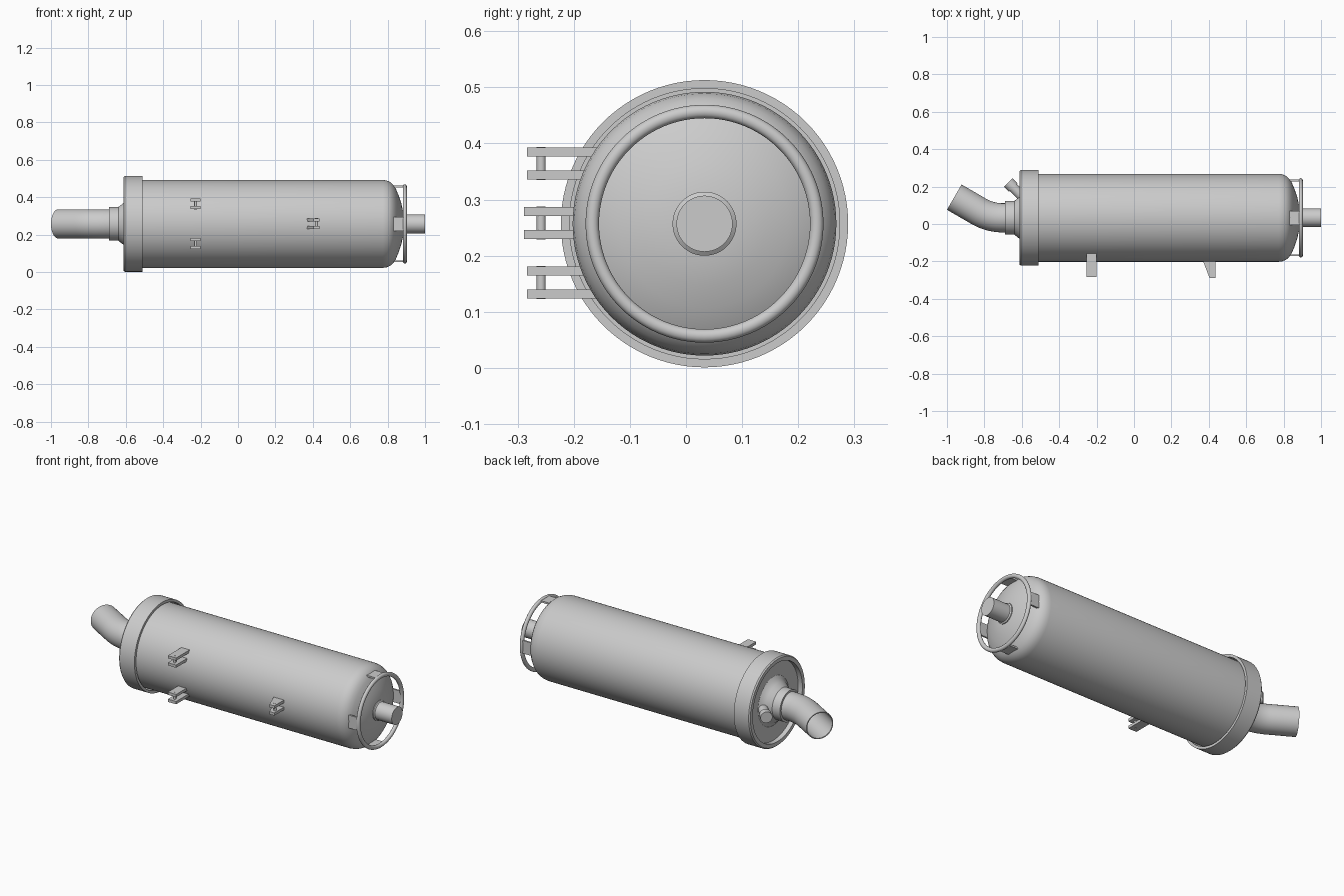
import bpy, bmesh, math
from mathutils import Vector

cube = bpy.data.objects.get("Cube")
if cube:
    bpy.data.objects.remove(cube)

CY, CZ = 0.033, 0.257          # main axis of the tank
X = Vector((1, 0, 0))

metal = bpy.data.materials.new("plain_grey_metal")
metal.use_nodes = True
GREY = (0.6, 0.6, 0.6, 1)
metal.diffuse_color = GREY
metal.node_tree.nodes["Principled BSDF"].inputs["Base Color"].default_value = GREY


def finish(name, bm, smooth=True):
    bmesh.ops.recalc_face_normals(bm, faces=bm.faces)
    mesh = bpy.data.meshes.new(name)
    bm.to_mesh(mesh)
    bm.free()
    mesh.materials.append(metal)
    ob = bpy.data.objects.new(name, mesh)
    bpy.context.collection.objects.link(ob)
    if smooth:
        bpy.ops.object.select_all(action='DESELECT')
        ob.select_set(True)
        bpy.context.view_layer.objects.active = ob
        bpy.ops.object.shade_smooth_by_angle(angle=math.radians(35))
    return ob


def loft(name, stations, sides=64, closed=False):
    """Skin circles given as (centre, direction, radius)."""
    bm = bmesh.new()
    rings = []
    for centre, direction, radius in stations:
        d = Vector(direction).normalized()
        u = Vector((0, 0, 1)) if abs(d.z) < 0.9 else X
        v = d.cross(u)
        angles = [2 * math.pi * i / sides for i in range(sides)]
        rings.append([bm.verts.new(Vector(centre) + radius * (u * math.cos(a) + v * math.sin(a)))
                      for a in angles])
    pairs = list(zip(rings, rings[1:]))
    if closed:
        pairs.append((rings[-1], rings[0]))
    else:
        bm.faces.new(rings[0])
        bm.faces.new(rings[-1])
    for a, b in pairs:
        for i in range(sides):
            j = (i + 1) % sides
            bm.faces.new((a[i], a[j], b[j], b[i]))
    return finish(name, bm)


def lathe(name, profile, sides=64, closed=False):
    """Turn (x, radius) points about the tank axis."""
    return loft(name, [((x, CY, CZ), X, r) for x, r in profile], sides, closed)


def prism(name, outline, z0, z1):
    """Extrude an (x, y) outline between two heights."""
    bm = bmesh.new()
    face = bm.faces.new([bm.verts.new((x, y, z0)) for x, y in outline])
    new = bmesh.ops.extrude_face_region(bm, geom=[face])["geom"]
    for v in new:
        if isinstance(v, bmesh.types.BMVert):
            v.co.z = z1
    return finish(name, bm, smooth=False)


# Tank shell with domed end
lathe("tank_body", [(-0.585, 0.235), (0.775, 0.235), (0.795, 0.232), (0.815, 0.223),
                    (0.83, 0.209), (0.843, 0.19), (0.86, 0.15), (0.873, 0.11),
                    (0.882, 0.07), (0.885, 0.03)], 96)

# Collar around the other end
lathe("end_collar", [(-0.51, 0.241), (-0.51, 0.256), (-0.605, 0.256), (-0.612, 0.25),
                     (-0.612, 0.228), (-0.58, 0.228), (-0.58, 0.241)], 96, closed=True)

# Flared neck and flange at the collar end
lathe("inlet_neck", [(-0.58, 0.15), (-0.595, 0.125), (-0.612, 0.112), (-0.64, 0.09),
                     (-0.69, 0.09), (-0.69, 0.07)])

# Bent open pipe: straight run, curved elbow, straight run, then back inside
p0, p1, p2 = Vector((-0.7, CY, CZ)), Vector((-0.775, CY, CZ)), Vector((-0.84, 0.0735, CZ))
tip = Vector((-0.961, 0.1435, CZ))
path = [(Vector((-0.66, CY, CZ)), -X)]
for i in range(11):
    t = i / 10
    path.append((p0.lerp(p1, t).lerp(p1.lerp(p2, t), t), (p1 - p0).lerp(p2 - p1, t)))
path.append((tip, tip - p2))
pipe = [(c, d, 0.078) for c, d in path] + [(c, d, 0.073) for c, d in reversed(path)]
loft("bent_pipe", pipe, 48)

# Small angled port beside the neck
base, out = Vector((-0.575, 0.124, CZ)), Vector((-1, 1, 0)).normalized()
loft("side_port", [(base + out * s, out, r) for s, r in
                   ((0, 0.027), (0.1, 0.027), (0.1, 0.032), (0.138, 0.032))], 32)

# Outlet stub and its weld ring at the domed end
lathe("outlet_stub", [(0.87, 0.05), (1.0, 0.05)], 48)
lathe("outlet_weld", [(0.87, 0.057), (0.888, 0.057), (0.893, 0.05)], 48)

# Guard ring with four supports
steps = [2 * math.pi * i / 12 for i in range(12)]
lathe("guard_ring", [(0.892 + 0.011 * math.cos(a), 0.2 + 0.012 * math.sin(a)) for a in steps],
      96, closed=True)
for k in range(4):
    a = k * math.pi / 2
    radial = Vector((0, math.cos(a), math.sin(a)))
    side = X.cross(radial)
    bm = bmesh.new()
    bmesh.ops.create_cube(bm, size=1)
    for v in bm.verts:
        p = v.co.copy()
        v.co = Vector((0.857 + 0.062 * p.x, CY, CZ)) + radial * (0.2 + 0.01 * p.y) + side * 0.075 * p.z
    finish("ring_support_%d" % (k + 1), bm, smooth=False)

# Mounting lugs: two plates joined by a pin
square = [(-0.253, -0.15), (-0.253, -0.283), (-0.2, -0.283), (-0.2, -0.15)]
tapered = [(0.366, -0.19), (0.404, -0.289), (0.436, -0.289), (0.436, -0.19)]
for name, outline, mid, pin_x in (("upper_lug", square, 0.364, -0.226),
                                  ("lower_lug", square, 0.152, -0.226),
                                  ("far_lug", tapered, 0.258, 0.42)):
    for part, sign in (("top", 1), ("bottom", -1)):
        z = mid + sign * 0.0205
        prism("%s_%s_plate" % (name, part), outline, z - 0.008, z + 0.008)
    loft(name + "_pin", [((pin_x, -0.258, mid + s * 0.0295), (0, 0, 1), 0.008) for s in (-1, 1)], 16)
